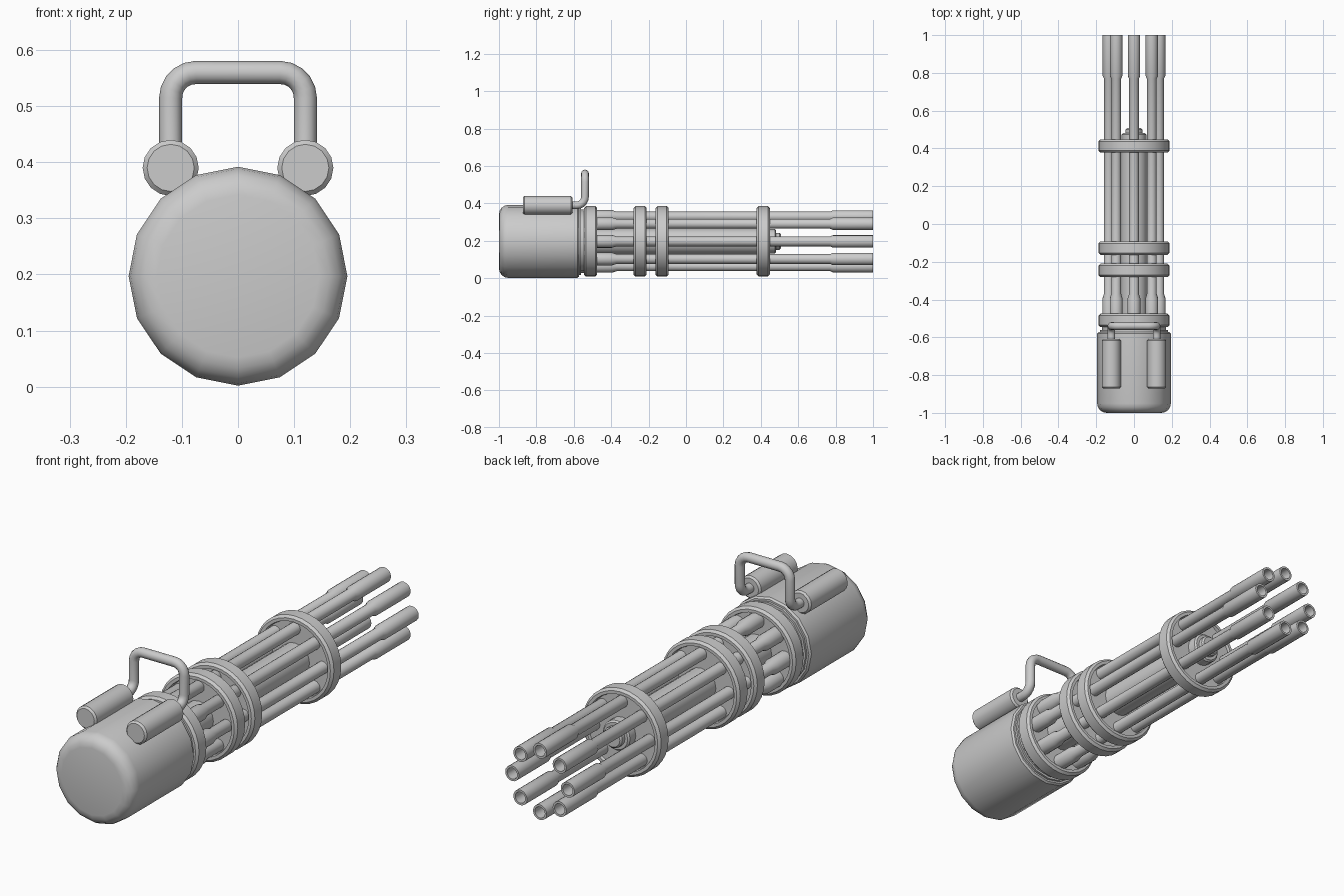
import bpy, bmesh
from math import sin, cos, pi, radians
from mathutils import Vector

if "Cube" in bpy.data.objects:
    bpy.data.objects.remove(bpy.data.objects["Cube"])

AXIS_Z = 0.197


def smooth(ob):
    bpy.ops.object.select_all(action='DESELECT')
    ob.select_set(True)
    bpy.context.view_layer.objects.active = ob
    bpy.ops.object.shade_smooth_by_angle(angle=radians(32))


def lathe(name, profile, sides=16, x=0.0, z=AXIS_Z):
    """Revolve (y, radius) points about an axis parallel to y."""
    bm = bmesh.new()
    rings = []
    for y, r in profile:
        if r == 0:
            rings.append([bm.verts.new((x, y, z))])
        else:
            rings.append([bm.verts.new((x + r * sin(2 * pi * i / sides), y,
                                        z + r * cos(2 * pi * i / sides)))
                          for i in range(sides)])
    for a, b in zip(rings, rings[1:]):
        for i in range(sides):
            j = (i + 1) % sides
            loop = [a[i % len(a)], a[j % len(a)], b[j % len(b)], b[i % len(b)]]
            bm.faces.new(list(dict.fromkeys(loop)))
    bmesh.ops.recalc_face_normals(bm, faces=bm.faces)
    me = bpy.data.meshes.new(name)
    bm.to_mesh(me)
    bm.free()
    ob = bpy.data.objects.new(name, me)
    bpy.context.collection.objects.link(ob)
    smooth(ob)
    return ob


def fillet(path, r, steps=5):
    """Round the inner corners of a polyline."""
    out = [path[0]]
    for p, c, n in zip(path, path[1:], path[2:]):
        u, v = (p - c).normalized(), (n - c).normalized()
        for k in range(steps + 1):
            t = k / steps * pi / 2
            out.append(c + u * r * (1 - sin(t)) + v * r * (1 - cos(t)))
    return out + [path[-1]]


# motor housing with rounded rear edge
edge = [(-0.95 - 0.05 * cos(k * pi / 8), 0.145 + 0.05 * sin(k * pi / 8)) for k in range(5)]
lathe("motor_housing", [(-1, 0)] + edge + [(-0.58, 0.195), (-0.572, 0.188), (-0.572, 0)])

# stepped collar between housing and rotor
lathe("collar", [(-0.58, 0), (-0.58, 0.18), (-0.562, 0.18), (-0.562, 0.17),
                 (-0.54, 0.17), (-0.54, 0)])

# rotor clamps: discs with a raised rounded rim
for i, yc in enumerate((-0.51, -0.245, -0.128, 0.413)):
    h = 0.035
    rim = [(-h + 0.012, 0), (-h + 0.012, 0.162), (-h, 0.165), (-h, 0.178), (-h + 0.01, 0.188)]
    prof = rim + [(-y, r) for y, r in reversed(rim)]
    lathe(f"barrel_clamp_{i + 1}", [(yc + y, r) for y, r in prof], 32)

# central shaft and stepped end hub
lathe("central_shaft", [(-0.54, 0), (-0.54, 0.07), (0.42, 0.07), (0.42, 0)])
lathe("front_hub", [(0.41, 0), (0.41, 0.065), (0.475, 0.065), (0.482, 0.058), (0.482, 0.045),
                    (0.5, 0.045), (0.507, 0.038), (0.507, 0)])

# eight barrels with thick breech, thin tube and hollow muzzle
barrel = [(-0.5, 0), (-0.5, 0.034), (-0.395, 0.034), (-0.37, 0.026), (0.77, 0.026),
          (0.785, 0.033), (1, 0.033), (1, 0.024), (0.85, 0.024), (0.85, 0)]
for i in range(8):
    a = i * pi / 4
    lathe(f"barrel_{i + 1}", barrel, 16, 0.133 * sin(a), AXIS_Z + 0.133 * cos(a))

# handle mount cylinders
for side, s in (("left", -1), ("right", 1)):
    lathe(f"handle_mount_{side}",
          [(-0.872, 0), (-0.872, 0.042), (-0.864, 0.05), (-0.616, 0.05),
           (-0.608, 0.042), (-0.608, 0)], 16, 0.12 * s, 0.39)

# bent carrying handle
half = [Vector((0.12, -0.63, 0.39)), Vector((0.12, -0.54, 0.39)), Vector((0.12, -0.54, 0.56))]
path = fillet(half + [Vector((-p.x, p.y, p.z)) for p in reversed(half)], 0.045)
cu = bpy.data.curves.new("carry_handle", 'CURVE')
cu.dimensions = '3D'
cu.bevel_depth = 0.0205
cu.bevel_resolution = 4
cu.use_fill_caps = True
sp = cu.splines.new('POLY')
sp.points.add(len(path) - 1)
for pt, p in zip(sp.points, path):
    pt.co = (*p, 1)
handle = bpy.data.objects.new("carry_handle", cu)
bpy.context.collection.objects.link(handle)
bpy.ops.object.select_all(action='DESELECT')
handle.select_set(True)
bpy.context.view_layer.objects.active = handle
bpy.ops.object.convert(target='MESH')
smooth(bpy.context.view_layer.objects.active)
